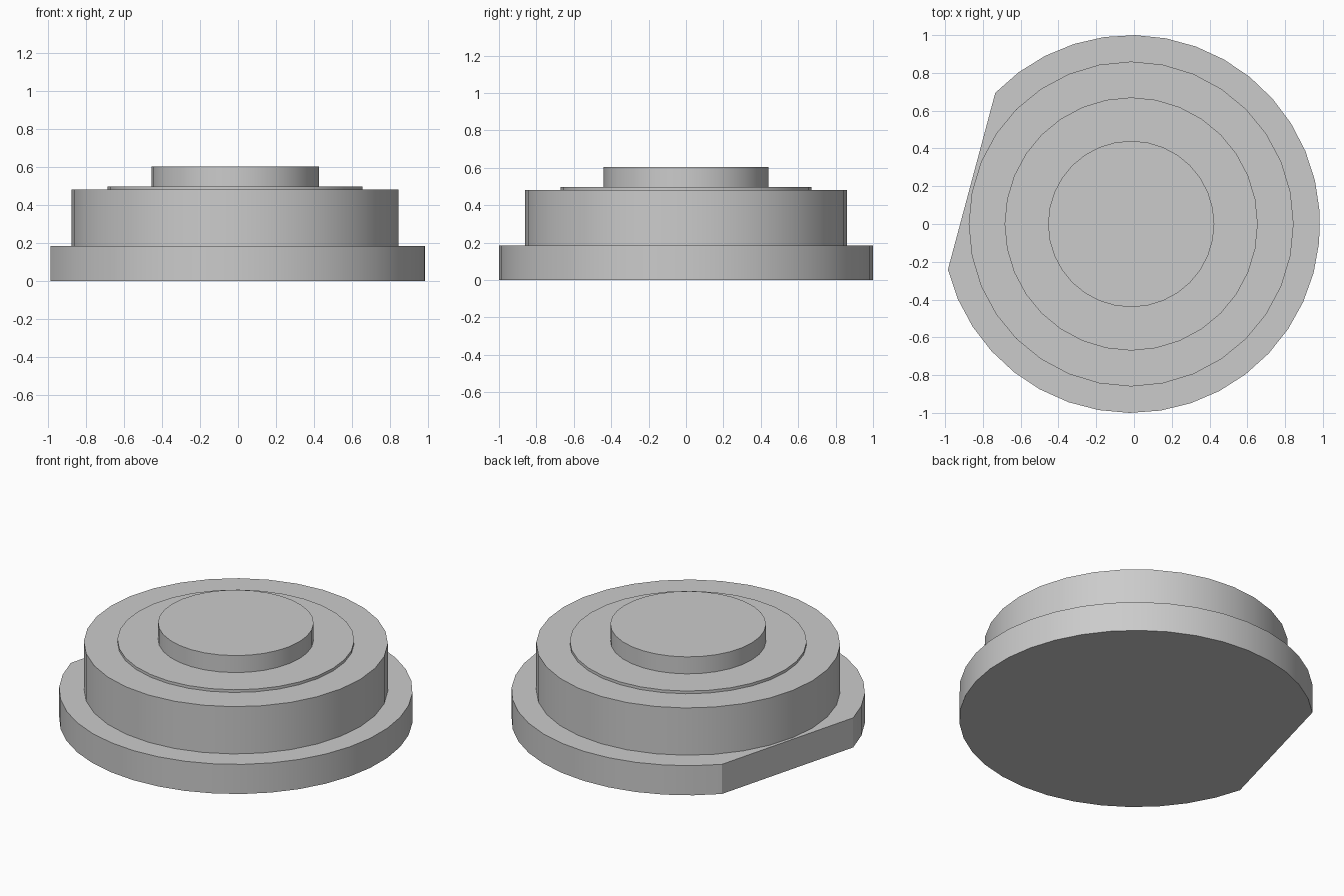
import bpy, bmesh, math

cube = bpy.data.objects.get("Cube")
if cube:
    bpy.data.objects.remove(cube, do_unlink=True)

CENTRE_X = -0.015
SIDES = 32

grey = bpy.data.materials.new("plain grey")
grey.use_nodes = True
colour = (0.6, 0.6, 0.6, 1)
grey.diffuse_color = colour
grey.node_tree.nodes["Principled BSDF"].inputs["Base Color"].default_value = colour


def arc(radius, start, end, count):
    """Evenly spaced points on an arc, angles in degrees."""
    angles = [math.radians(start + (end - start) * i / SIDES) for i in range(count)]
    return [(radius * math.cos(a), radius * math.sin(a)) for a in angles]


def extruded(name, outline, bottom, top):
    """Upright solid with the given outline and smooth sides."""
    bm = bmesh.new()
    face = bm.faces.new([bm.verts.new((x, y, bottom)) for x, y in outline])
    result = bmesh.ops.extrude_face_region(bm, geom=[face], use_keep_orig=True)
    verts = [g for g in result["geom"] if isinstance(g, bmesh.types.BMVert)]
    bmesh.ops.translate(bm, verts=verts, vec=(0, 0, top - bottom))
    bmesh.ops.recalc_face_normals(bm, faces=bm.faces)
    mesh = bpy.data.meshes.new(name)
    bm.to_mesh(mesh)
    bm.free()
    mesh.materials.append(grey)
    obj = bpy.data.objects.new(name, mesh)
    obj.location.x = CENTRE_X
    bpy.context.collection.objects.link(obj)
    bpy.ops.object.select_all(action="DESELECT")
    obj.select_set(True)
    bpy.context.view_layer.objects.active = obj
    bpy.ops.object.shade_smooth_by_angle(angle=math.radians(25))


# Flange: an arc closed by one straight flat on the right side
extruded("base_flange", arc(1, -166, 136, SIDES + 1), 0, 0.185)

# Round steps stacked on the flange
for name, radius, bottom, top in [
    ("main_body", 0.86, 0.185, 0.48),
    ("raised_ring", 0.67, 0.48, 0.497),
    ("top_boss", 0.44, 0.497, 0.603),
]:
    extruded(name, arc(radius, 0, 360, SIDES), bottom, top)
